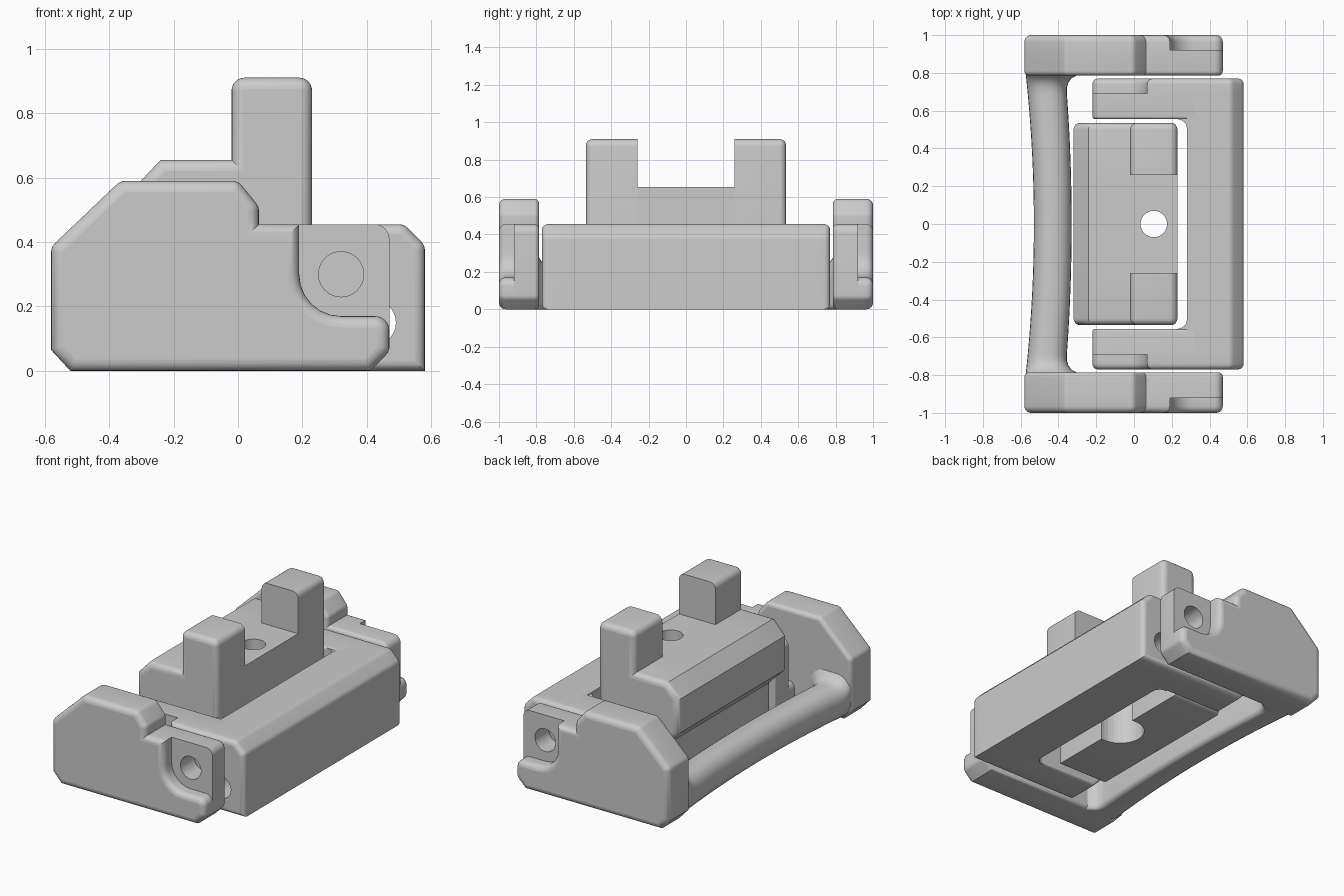
import bpy, bmesh, math
from mathutils import Vector

cube = bpy.data.objects.get("Cube")
if cube:
    bpy.data.objects.remove(cube, do_unlink=True)

grey = bpy.data.materials.new("plain_grey")
grey.use_nodes = True
grey.diffuse_color = (0.6, 0.6, 0.6, 1)
grey.node_tree.nodes["Principled BSDF"].inputs["Base Color"].default_value = (0.6, 0.6, 0.6, 1)
parts = []


def rounded(points, steps=6):
    """Outline from (a, b[, radius]) corners, with filleted corners."""
    out = []
    n = len(points)
    for i, p in enumerate(points):
        c = Vector(p[:2])
        if len(p) < 3:
            out.append(c)
            continue
        u = (Vector(points[i - 1][:2]) - c).normalized()
        v = (Vector(points[(i + 1) % n][:2]) - c).normalized()
        half = u.angle(v) / 2
        centre = c + (u + v).normalized() * p[2] / math.sin(half)
        a = c + u * p[2] / math.tan(half) - centre
        b = c + v * p[2] / math.tan(half) - centre
        turn = a.angle_signed(b)
        for k in range(steps + 1):
            t = -turn * k / steps
            out.append(centre + Vector((a.x * math.cos(t) - a.y * math.sin(t),
                                        a.x * math.sin(t) + a.y * math.cos(t))))
    return out


def inset(outline, width):
    """Move every side of an outline inward by the same width."""
    n = len(outline)
    area = sum(outline[i - 1].cross(outline[i]) for i in range(n))
    sign = 1 if area > 0 else -1
    out = []
    for i, p in enumerate(outline):
        e = (p - outline[i - 1]).normalized()
        f = (outline[(i + 1) % n] - p).normalized()
        normals = Vector((-e.y, e.x)) * sign, Vector((-f.y, f.x)) * sign
        total = normals[0] + normals[1]
        out.append(p + total * width / (1 + normals[0].dot(normals[1])))
    return out


def finish(name, rings):
    """Skin a row of rings and close both ends."""
    bm = bmesh.new()
    loops = [[bm.verts.new(co) for co in ring] for ring in rings]
    for a, b in zip(loops, loops[1:]):
        for k in range(len(a)):
            j = (k + 1) % len(a)
            bm.faces.new((a[k], a[j], b[j], b[k]))
    caps = [bm.faces.new(loops[0]), bm.faces.new(loops[-1])]
    bmesh.ops.recalc_face_normals(bm, faces=bm.faces[:])
    for face in bm.faces:
        face.smooth = face not in caps
    # Keep the flat ends flat
    for edge in caps[0].edges[:] + caps[1].edges[:]:
        edge.smooth = False
    mesh = bpy.data.meshes.new(name)
    bm.to_mesh(mesh)
    bm.free()
    mesh.materials.append(grey)
    obj = bpy.data.objects.new(name, mesh)
    bpy.context.collection.objects.link(obj)
    parts.append(obj)
    return obj


def prism(name, points, start, end, rim=0, axis="y"):
    """Extrude an outline along an axis, rounding the rim at the end."""
    outline = rounded(points)
    layers = [(outline, start)]
    if rim:
        back = math.copysign(rim, end - start)
        for k in range(6):
            t = math.pi / 2 * k / 5
            layers.append((inset(outline, rim * (1 - math.cos(t))),
                           end - back * (1 - math.sin(t))))
    else:
        layers.append((outline, end))
    if axis == "y":
        return finish(name, [[(p.x, d, p.y) for p in ring] for ring, d in layers])
    return finish(name, [[(p.x, p.y, d) for p in ring] for ring, d in layers])


def drill(obj, centre, radius, depth, along_y=True):
    bpy.ops.mesh.primitive_cylinder_add(
        vertices=40, radius=radius, depth=depth, location=centre,
        rotation=(math.pi / 2 if along_y else 0, 0, 0))
    cutter = bpy.context.object
    cutter.hide_render = True
    mod = obj.modifiers.new("hole", "BOOLEAN")
    mod.operation, mod.object, mod.solver = "DIFFERENCE", cutter, "EXACT"
    bpy.context.view_layer.objects.active = obj
    bpy.ops.object.modifier_apply(modifier=mod.name)
    bpy.data.objects.remove(cutter, do_unlink=True)


# Outlines seen from the front
body = [(-.52, 0), (-.58, .065), (-.58, .385, .04), (-.365, .59, .04), (0, .59, .04),
        (.065, .51, .04), (.065, .455)]
foot = [(.47, .06, .04), (.41, 0)]
plate_full = body + [(.47, .455, .045)] + foot
plate_step = body + [(.19, .455), (.19, .17, .13), (.47, .17, .045)] + foot
arm_full = [(-.16, 0), (-.22, .06, .04), (-.22, .455, .045), (.32, .455), (.32, 0)]
bar_end = [(.515, .455, .04), (.58, .39, .04), (.58, 0)]
bar = [(.28, 0), (.28, .455)] + bar_end
arm_step = [(-.16, 0), (-.22, .06, .04), (-.22, .17, .045), (.07, .17, .13),
            (.07, .455)] + bar_end
low = [(.13, .30), (.13, .02), (-.21, .02), (-.21, .25), (-.32, .36), (-.32, .57),
       (-.24, .655)]
block = low + [(.23, .655), (.23, .30)]
tower = low + [(-.02, .655), (-.02, .91, .04), (.23, .91, .04), (.23, .30)]

for s, side in ((-1, "front"), (1, "back")):
    # End plates of the handle frame
    inner = prism(side + "_plate_inner", plate_full, s * .92, s * .785, .025)
    drill(inner, (.32, s * .86, .30), .07, .4)
    prism(side + "_plate_outer", plate_step, s * .92, s * 1.0, .035)
    # Arms of the clasp
    arm = prism(side + "_arm_inner", arm_full, s * .69, s * .555, .015)
    drill(arm, (-.07, s * .62, .30), .07, .4)
    outer = prism(side + "_arm_outer", arm_step, s * .69, s * .77, .03)
    drill(outer, (.42, s * .73, .15), .07, .4)
    # Fillet between arm and crossbar
    prism(side + "_arm_fillet",
          [(.22, s * .58), (.29, s * .58), (.29, s * .48), (.28, s * .48),
           (.28, s * .555, .05), (.22, s * .555)], 0, .45, axis="z")
    # Raised ends of the middle block
    prism(side + "_block_tower", tower, s * .26, s * .535, .035)

# Crossbar of the clasp
crossbar = prism("clasp_crossbar", bar, -.69, .69)
drill(crossbar, (.42, 0, .15), .07, 2)

# Middle block with a counterbored screw hole
middle = prism("block_middle", block, -.26, .26)
drill(middle, (.105, 0, .4), .07, 1.2, along_y=False)
drill(middle, (.105, 0, .16), .14, .4, along_y=False)

# Bowed grip between the end plates, flaring where it meets them
rings = []
count = 40
for i in range(count + 1):
    t = math.sin((i / count - .5) * math.pi)
    y = .81 * t
    u = min(1, max(0, (abs(y) - .70) / .09))
    flare = .08 * (1 - math.sqrt(1 - u * u))
    left, right = -.53 - .045 * t * t, -.33 - .035 * t * t + flare
    top = .23 + flare * .8
    ring = rounded([(left, 0, .115), (left, top, .09), (right, top, .09), (right, 0, .03)])
    rings.append([(p.x, y, p.y) for p in ring])
finish("grip_bar", rings)

# Smooth the rounded edges, keep the corners crisp
bpy.ops.object.select_all(action="DESELECT")
for obj in parts:
    obj.select_set(True)
bpy.context.view_layer.objects.active = parts[0]
bpy.ops.object.shade_smooth_by_angle(angle=math.radians(35), keep_sharp_edges=True)
